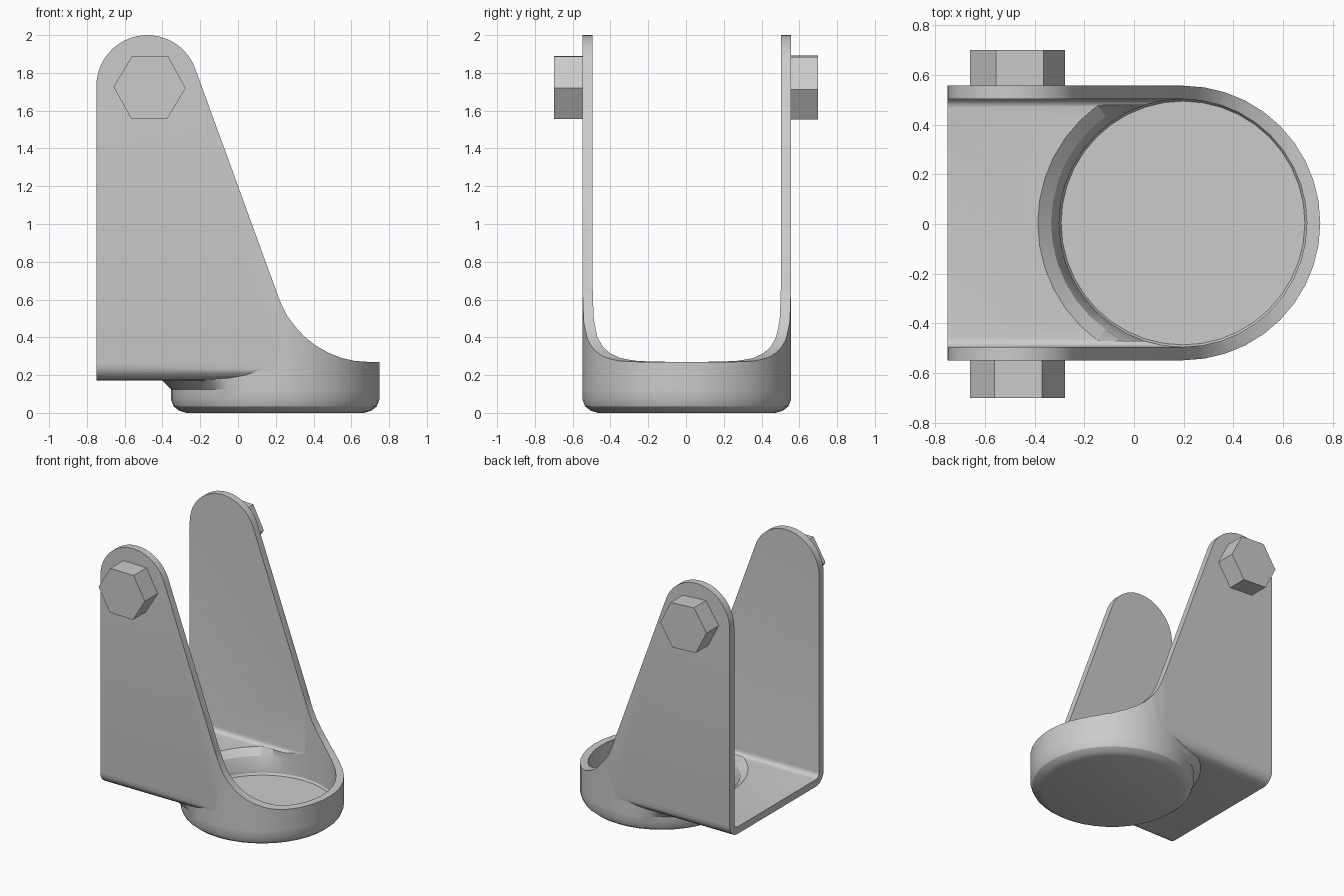
import bpy, bmesh, math
from math import sin, cos, pi, radians

if "Cube" in bpy.data.objects:
    bpy.data.objects.remove(bpy.data.objects["Cube"])

CX, CY = 0.197, 0.004      # cup axis
SEG = 40


def make(name, bm):
    bmesh.ops.recalc_face_normals(bm, faces=bm.faces)
    me = bpy.data.meshes.new(name)
    bm.to_mesh(me)
    bm.free()
    ob = bpy.data.objects.new(name, me)
    bpy.context.collection.objects.link(ob)
    return ob


def prism(name, pts, a, b):
    """Closed 3D outline made by pts(t), spanned between t=a and t=b."""
    bm = bmesh.new()
    lo, hi = [[bm.verts.new(p) for p in pts(t)] for t in (a, b)]
    n = len(lo)
    bm.faces.new(lo)
    bm.faces.new(hi)
    for i in range(n):
        j = (i + 1) % n
        bm.faces.new((lo[i], lo[j], hi[j], hi[i]))
    return make(name, bm)


def channel(name, half, z0, z1, r, x0):
    """Long block with two rounded lower edges."""
    sec = [(half, z1), (-half, z1)]
    for side, start in ((-1, pi), (1, 1.5 * pi)):
        for i in range(7):
            a = start + i * pi / 12
            sec.append((side * (half - r) + r * cos(a), z0 + r + r * sin(a)))
    return prism(name, lambda x: [(x, CY + y, z) for y, z in sec], x0, CX + 0.002)


def cup(name, rings, base, limit):
    """Turned body; anything wider than base flares only toward the channel."""
    def radius(r, a):
        if r <= base:
            return r
        if cos(a) >= 0:
            return base
        return max(base, min(r, limit / max(abs(sin(a)), 0.01)))
    bm = bmesh.new()
    loops = []
    for r, z in rings:
        loops.append([bm.verts.new((CX + radius(r, a) * cos(a), CY + radius(r, a) * sin(a), z))
                      for a in (2 * pi * i / SEG for i in range(SEG))])
    bm.faces.new(loops[0])
    bm.faces.new(loops[-1])
    for l0, l1 in zip(loops, loops[1:]):
        for i in range(SEG):
            j = (i + 1) % SEG
            bm.faces.new((l0[i], l0[j], l1[j], l1[i]))
    return make(name, bm)


def boolean(ob, tool, op):
    m = ob.modifiers.new(op, 'BOOLEAN')
    m.operation, m.solver, m.object = op, 'EXACT', tool
    bpy.context.view_layer.objects.active = ob
    bpy.ops.object.modifier_apply(modifier=m.name)
    bpy.data.objects.remove(tool)


# Outer body: channel plus rounded cup with a flared neck
bracket = channel("bracket", 0.553, 0.172, 2.2, 0.09, -0.95)
boolean(bracket, cup("cup_outer", [(0.47, 0), (0.51, 0.012), (0.538, 0.035), (0.552, 0.07),
                                   (0.5521, 0.125), (0.60, 0.173), (0.60, 0.195),
                                   (0.552, 0.21), (0.552, 2.25)], 0.552, 0.505), 'UNION')

# Hollow out channel and cup
boolean(bracket, channel("channel_cavity", 0.499, 0.225, 2.4, 0.037, -1.1), 'DIFFERENCE')
boolean(bracket, cup("cup_cavity", [(0.49, 0.055), (0.498, 0.07), (0.4981, 0.09), (0.53, 0.18),
                                    (0.585, 0.226), (0.585, 0.25), (0.498, 0.27),
                                    (0.498, 2.5)], 0.498, 0.475), 'DIFFERENCE')

# Trim to the side outline: rounded lug, sloping edge, swept low rim
arc = [(-0.48 + 0.27 * cos(radians(a)), 1.73 + 0.27 * sin(radians(a)))
       for a in [180 - 160 * i / 20 for i in range(21)]]
sweep = [(0.21, 0.625), (0.23, 0.575), (0.26, 0.515), (0.30, 0.46), (0.35, 0.405), (0.41, 0.357),
         (0.48, 0.318), (0.55, 0.29), (0.62, 0.275), (0.69, 0.27), (0.95, 0.27)]
outline = [(-0.75, -0.2)] + arc + sweep + [(0.95, -0.2)]
boolean(bracket, prism("trim", lambda y: [(x, y, z) for x, z in outline], -0.9, 0.9), 'INTERSECT')

bpy.ops.object.select_all(action='DESELECT')
bracket.select_set(True)
bpy.context.view_layer.objects.active = bracket
bpy.ops.object.shade_smooth_by_angle(angle=radians(25))

# Hexagonal bolt heads on both lugs
for name, y0, y1, turn in (("front_bolt", -0.70, -0.54, -1), ("back_bolt", 0.54, 0.70, -3)):
    hexagon = [(-0.468 + 0.191 * cos(radians(60 * i + turn)),
                1.723 + 0.191 * sin(radians(60 * i + turn))) for i in range(6)]
    prism(name, lambda y: [(x, y, z) for x, z in hexagon], y0, y1)
